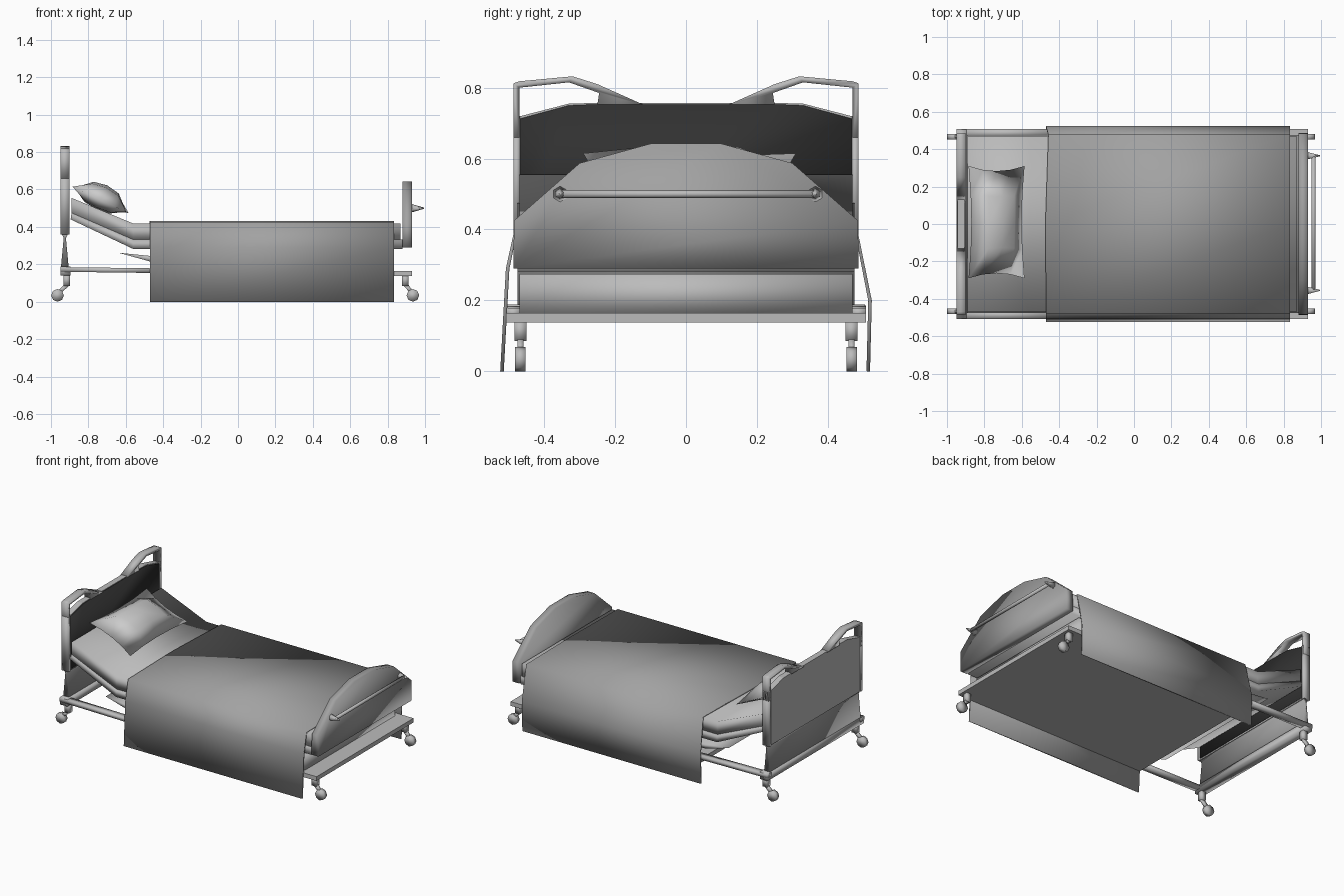
import bpy, bmesh, math
from mathutils import Vector, Matrix

if "Cube" in bpy.data.objects:
    bpy.data.objects.remove(bpy.data.objects["Cube"])


def grey(name, v):
    m = bpy.data.materials.new(name)
    m.diffuse_color = (v, v, v, 1)
    m.use_nodes = True
    m.node_tree.nodes["Principled BSDF"].inputs["Base Color"].default_value = m.diffuse_color
    return m


BLACK, DARK, MID = grey("black_panel", .03), grey("dark_grey", .36), grey("mid_grey", .5)


def finish(name, bm, mat=None, smooth=True):
    """Turn the bmesh into an object, smooth-shaded by default."""
    bmesh.ops.recalc_face_normals(bm, faces=bm.faces)
    for f in bm.faces:
        f.smooth = smooth
    me = bpy.data.meshes.new(name)
    bm.to_mesh(me)
    bm.free()
    if mat:
        me.materials.append(mat)
    ob = bpy.data.objects.new(name, me)
    bpy.context.collection.objects.link(ob)
    return ob


def prism(name, pts, axis, a, b, mat=None, smooth=True):
    """Extrude a 2D outline: axis 'x' takes (y, z) points, axis 'y' takes (x, z)."""
    bm = bmesh.new()
    place = (lambda p, t: (t, p[0], p[1])) if axis == 'x' else (lambda p, t: (p[0], t, p[1]))
    f = bm.faces.new([bm.verts.new(place(p, a)) for p in pts])
    new = bmesh.ops.extrude_face_region(bm, geom=[f])['geom']
    d = Vector((b - a, 0, 0)) if axis == 'x' else Vector((0, b - a, 0))
    bmesh.ops.translate(bm, verts=[v for v in new if isinstance(v, bmesh.types.BMVert)], vec=d)
    return finish(name, bm, mat, smooth)


def box(name, x0, x1, y0, y1, z0, z1, mat=None, smooth=True):
    return prism(name, [(x0, z0), (x1, z0), (x1, z1), (x0, z1)], 'y', y0, y1, mat, smooth)


def rod(name, p, q, r1, r2, n=8):
    p, q = Vector(p), Vector(q)
    bm = bmesh.new()
    rot = (q - p).to_track_quat('Z', 'Y').to_matrix().to_4x4()
    bmesh.ops.create_cone(bm, cap_ends=True, segments=n, radius1=r1, radius2=r2,
                          depth=(q - p).length, matrix=Matrix.Translation((p + q) / 2) @ rot)
    return finish(name, bm, MID)


def mirrored(half):
    return half + [(-y, z) for y, z in reversed(half)]


# headboard panel with its dark inner face
prism("headboard_panel", mirrored([(.485, .36), (.485, .715), (.33, .755), (.25, .757)]),
      'x', -.945, -.906, MID, False)
prism("headboard_inner_face", mirrored([(.47, .37), (.47, .712), (.33, .75), (.25, .753)]),
      'x', -.906, -.902, BLACK)

# looped handles on the top corners, and end posts
loop = [(.487, .66), (.487, .812), (.47, .818), (.32, .832), (.25, .81), (.12, .752), (.25, .752),
        (.245, .785), (.33, .815), (.47, .80), (.47, .66)]
for s, side in ((1, "back"), (-1, "front")):
    prism("headboard_handle_" + side, [(s * y, z) for y, z in loop], 'x', -.95, -.9, MID)
    box("headboard_post_" + side, -.95, -.9, s * .468, s * .487, .36, .72, MID)

# waisted panel that carries the headboard
prism("headboard_support", [(-.945, .37), (-.932, .34), (-.947, .18), (-.905, .18), (-.92, .34), (-.905, .37)],
      'y', -.475, .475, DARK)

# footboard with a push rail
prism("footboard", mirrored([(.487, .29), (.485, .425), (.30, .587), (.10, .642)]), 'x', .88, .93, DARK)
rod("push_rail", (.96, -.36, .5), (.96, .37, .5), .011, .011)
for y in (-.355, .365):
    rod("push_rail_mount", (.93, y, .5), (.995, y, .5), .022, .003, 6)

# base frame: side rails, head crossbar and flat deck
for s in (1, -1):
    prism("side_rail", [(-.95, .16), (-.4, .153), (-.4, .178), (-.95, .185)],
          'y', s * .465, s * .508, MID)
box("head_crossbar", -.95, -.895, -.505, .505, .14, .188, MID)
box("base_deck", -.47, .93, -.507, .507, .137, .165, MID, False)

# under-bed tray, tapering towards the head
prism("under_tray", [(-.64, .262), (-.47, .215), (.82, .16), (.82, .275), (-.47, .245)], 'y', -.47, .47, MID)

# bent platform and mattress
prism("platform", [(-.895, .44), (-.56, .282), (.88, .282), (.88, .332), (-.56, .332), (-.89, .475)],
      'y', -.475, .475, MID)
prism("mattress", [(-.89, .475), (-.56, .332), (.87, .332), (.87, .418), (-.56, .418), (-.89, .555)],
      'y', -.47, .47, MID)

# casters: stem, fork and wheel
for x, dx in ((-.915, -.05), (.895, .04)):
    for s in (1, -1):
        y = s * .467
        box("caster_stem", x - .017, x + .017, y - .017, y + .017, .085, .145, MID)
        prism("caster_fork", [(x - .015, .09), (x + .017, .09), (x + dx + .012, .04), (x + dx - .012, .045)],
              'y', y - .008, y + .008, MID)
        rod("caster_wheel", (x + dx, y - .015, .034), (x + dx, y + .015, .034), .034, .034, 8)

# blanket: one coarse folded sheet with thickness, hanging to the floor on both sides
section = [(-.524, 0), (-.508, .29), (-.478, .426), (0, .431), (.478, .426), (.524, .2), (.519, 0)]
wave = [0, 0, 0, -.004, .012, 0, 0]
bm = bmesh.new()
head = [bm.verts.new((-.47 + w, y, z)) for (y, z), w in zip(section, wave)]
foot = [bm.verts.new((.835, y, z)) for y, z in section]
for j in range(len(section) - 1):
    bm.faces.new((head[j], head[j + 1], foot[j + 1], foot[j]))
mod = finish("blanket", bm, DARK).modifiers.new("thickness", 'SOLIDIFY')
mod.thickness = .01
mod.offset = -1

# pillow: puffed grid pair with pinched corners
bm = bmesh.new()
N = 4
tilt = Matrix.Translation((-.735, .01, .545)) @ Matrix.Rotation(math.radians(25), 4, 'Y')
for height in (.085, -.055):
    grid = []
    for i in range(N + 1):
        u = 2 * i / N - 1
        col = []
        for j in range(N + 1):
            v = 2 * j / N - 1
            px = .165 * u * (1 - .10 * (1 - v * v))
            py = .30 * v * (1 - .09 * (1 - u * u))
            pz = height * ((1 - u * u) * (1 - v * v)) ** .6
            col.append(bm.verts.new(tilt @ Vector((px, py, pz))))
        grid.append(col)
    for i in range(N):
        for j in range(N):
            bm.faces.new((grid[i][j], grid[i + 1][j], grid[i + 1][j + 1], grid[i][j + 1]))
bmesh.ops.remove_doubles(bm, verts=bm.verts, dist=1e-4)
finish("pillow", bm)
